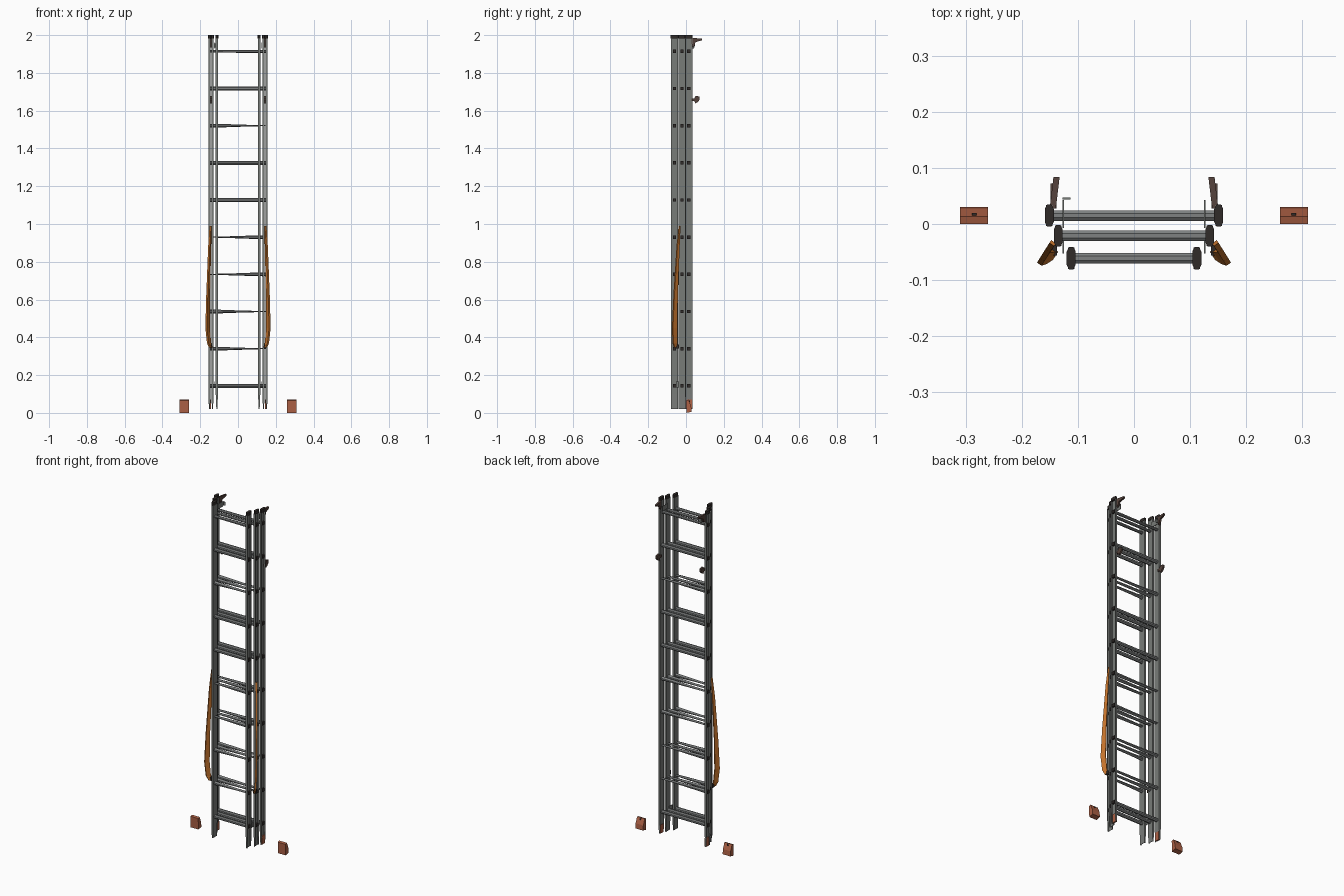
import bpy
import bmesh
import math
from mathutils import Vector

cube = bpy.data.objects.get("Cube")
if cube:
    bpy.data.objects.remove(cube, do_unlink=True)


def material(name, rgb):
    m = bpy.data.materials.new(name)
    m.use_nodes = True
    m.diffuse_color = (*rgb, 1)
    bsdf = next(n for n in m.node_tree.nodes if n.type == "BSDF_PRINCIPLED")
    bsdf.inputs["Base Color"].default_value = (*rgb, 1)
    return m


METAL = material("grey metal", (0.19, 0.2, 0.19))
RUNG = material("rung metal", (0.21, 0.22, 0.22))
DARK = material("dark rubber", (0.03, 0.024, 0.022))
BROWN = material("brown bracket", (0.09, 0.055, 0.045))
ORANGE = material("orange strap", (0.55, 0.17, 0.025))
CLAY = material("terracotta foot", (0.42, 0.12, 0.06))


def make(name, bm, mat):
    bmesh.ops.recalc_face_normals(bm, faces=bm.faces)
    mesh = bpy.data.meshes.new(name)
    bm.to_mesh(mesh)
    bm.free()
    mesh.materials.append(mat)
    obj = bpy.data.objects.new(name, mesh)
    bpy.context.scene.collection.objects.link(obj)
    return obj


def loft(name, rings, mat):
    """Skin a row of equal rings of points and close both ends."""
    bm = bmesh.new()
    rows = [[bm.verts.new(p) for p in ring] for ring in rings]
    for a, b in zip(rows, rows[1:]):
        for i in range(len(a)):
            j = (i + 1) % len(a)
            bm.faces.new((a[i], a[j], b[j], b[i]))
    bm.faces.new(rows[0])
    bm.faces.new(rows[-1])
    return make(name, bm, mat)


def box(name, center, size, mat):
    x, y, z = (s / 2 for s in size)
    c = Vector(center)
    corners = [(-x, -y), (x, -y), (x, y), (-x, y)]
    return loft(name, [[c + Vector((u, v, w)) for u, v in corners] for w in (-z, z)], mat)


def rail(name, side, x, y, depth):
    """Channel rail, open on the outside, with a slimmer foot."""
    w, h, t = 0.006, depth / 2, 0.003
    profile = [(-w, -h), (w, -h), (w, t - h), (t - w, t - h),
               (t - w, h - t), (w, h - t), (w, h), (-w, h)]
    rings = []
    for z, s in ((0.02, 0.45), (0.1, 1), (1.985, 1)):
        rings.append([(side * (x + u * s), y + v, z) for u, v in profile])
    loft(name, rings, METAL)


def rung(name, x, y, z, left, right):
    """Faceted bar whose height can differ at its two ends."""
    rings = []
    for end, h in ((-x, right), (x, left)):
        ring = []
        for i in range(8):
            a = math.tau * (i + 0.5) / 8
            ring.append((end, y + 0.010 * math.cos(a), z + 0.011 * h * math.sin(a)))
        rings.append(ring)
    loft(name, rings, RUNG)


# Three nested ladder sections
sections = {"back": (0.151, 0.015, 0.037),
            "middle": (0.135, -0.021, 0.036),
            "front": (0.112, -0.061, 0.038)}
tapers = [(1, 1), (0.2, 1), (0.2, 1), (1, 0.2), (1, 0.2),
          (1, 1), (1, 1), (0.2, 1), (1, 1), (0.8, 0.7)]
for label, (x, y, depth) in sections.items():
    for side, hand in ((1, "left"), (-1, "right")):
        rail(f"{label}_{hand}_rail", side, x, y, depth)
        # Rounded end cap on the rail top
        outline = [(-0.004, -0.5), (0.004, -0.5), (0.008, -0.3), (0.008, 0.3),
                   (0.004, 0.5), (-0.004, 0.5), (-0.008, 0.3), (-0.008, -0.3)]
        loft(f"{label}_{hand}_cap",
             [[(side * x + u, y + v * (depth + 0.002), z) for u, v in outline]
              for z in (1.982, 2.0)], DARK)
        for i in range(10):
            box(f"{label}_{hand}_rung_plug_{i}",
                (side * (x + 0.0005), y, 0.143 + i * 0.1968), (0.011, 0.018, 0.018), DARK)
    for i, (l, r) in enumerate(tapers):
        rung(f"{label}_rung_{i}", x - 0.003, y, 0.143 + i * 0.1968, l, r)

for side, hand in ((1, "left"), (-1, "right")):
    # Orange strap bulging out beside the lower half
    path = [(0.145, -0.034, 0.99, 0.003), (0.150, -0.042, 0.88, 0.007),
            (0.158, -0.055, 0.62, 0.011), (0.161, -0.060, 0.45, 0.014),
            (0.153, -0.058, 0.37, 0.013), (0.144, -0.054, 0.345, 0.009)]
    across = Vector((0.55, -0.83, 0))
    thin = Vector((0.83, 0.55, 0))
    rings = []
    for px, py, pz, w in path:
        ring = []
        for u, v in ((-1, -1), (1, -1), (1, 1), (-1, 1)):
            p = Vector((px, py, pz)) + across * w * u + thin * 0.005 * v
            ring.append((p.x * side, p.y, p.z))
        rings.append(ring)
    loft(f"{hand}_strap", rings, ORANGE)

    # Clips holding both ends of the strap
    box(f"{hand}_strap_clip", (side * 0.143, -0.046, 0.352), (0.012, 0.02, 0.02), DARK)

    # Separate wedge foot with a bolt
    x0, x1 = side * 0.26, side * 0.31
    wedge = [(0.002, 0.0), (0.030, 0.006), (0.027, 0.035), (0.013, 0.07), (0.0, 0.066)]
    loft(f"{hand}_foot", [[(x, y, z) for y, z in wedge] for x in (x0, x1)], CLAY)
    box(f"{hand}_foot_bolt", (side * 0.285, 0.016, 0.061), (0.008, 0.008, 0.008), DARK)

    # Bracket arm behind the top of the back section
    arm = [(0.028, 1.965), (0.034, 1.935), (0.046, 1.945), (0.050, 1.963),
           (0.084, 1.972), (0.084, 1.982), (0.028, 1.985)]
    loft(f"{hand}_top_bracket",
         [[(side * (x + 0.12 * (0.03 - y)), y, z) for y, z in arm]
          for x in (0.139, 0.150)], BROWN)

    # Lower guide lug
    lug = [(0.028, 1.652), (0.044, 1.652), (0.050, 1.638), (0.062, 1.645),
           (0.072, 1.658), (0.072, 1.675), (0.050, 1.678), (0.044, 1.665), (0.028, 1.665)]
    loft(f"{hand}_guide_lug",
         [[(side * x, y, z) for y, z in lug] for x in (0.138, 0.149)], BROWN)

    # Thin inner guide plates
    box(f"{hand}_guide_plate", (side * 0.126, 0.018, 1.945), (0.003, 0.05, 0.03), METAL)
    box(f"{hand}_lower_guide", (side * 0.126, -0.038, 0.15), (0.003, 0.03, 0.03), METAL)

    # Worn foot pads below the back rails
    box(f"{hand}_rail_pad", (side * 0.149, 0.018, 0.045), (0.010, 0.026, 0.05), CLAY)

# Small hook lip on the right guide
box("guide_hook", (-0.120, 0.0455, 1.945), (0.014, 0.003, 0.02), METAL)
